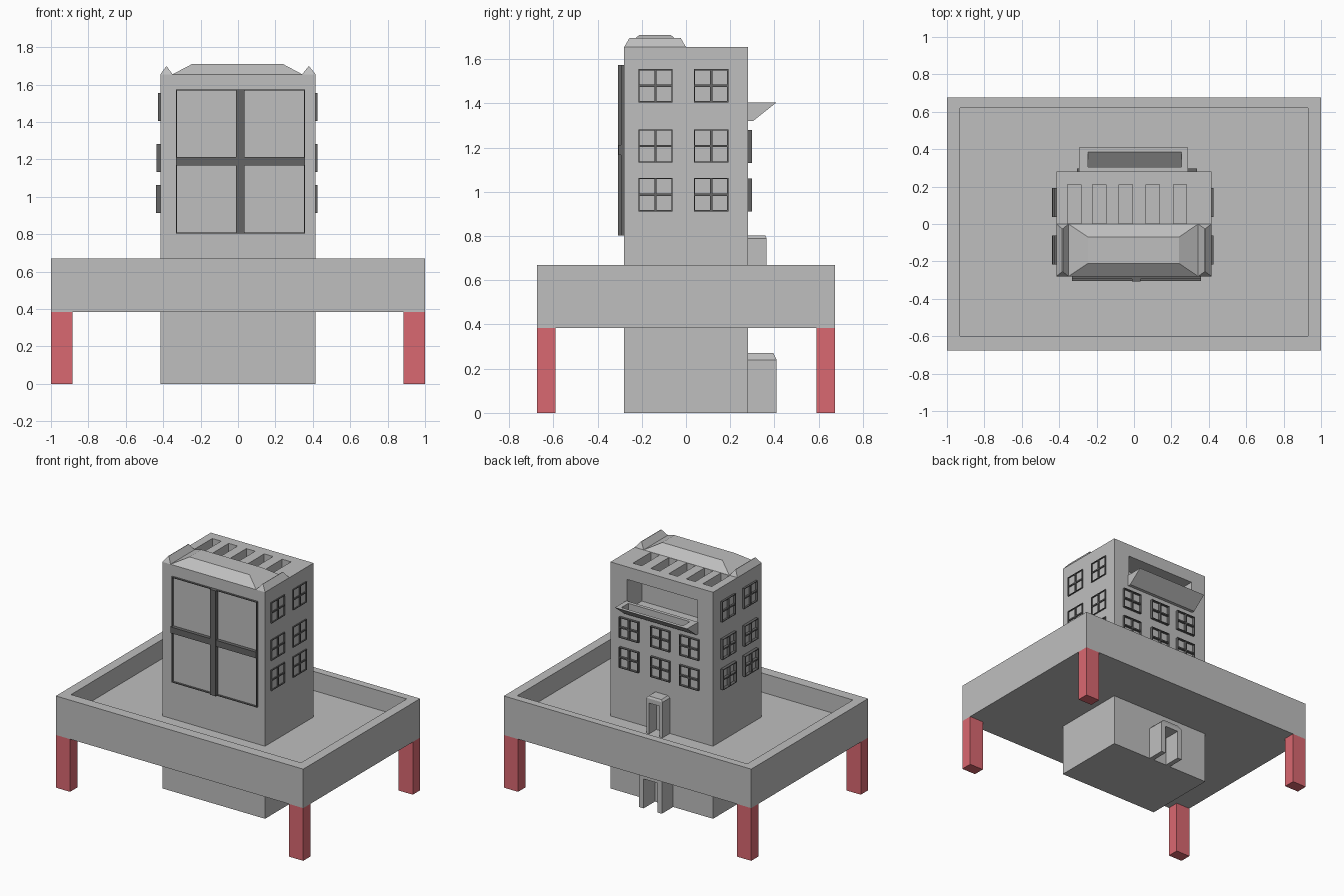
import bpy

if "Cube" in bpy.data.objects:
    bpy.data.objects.remove(bpy.data.objects["Cube"])


def material(name, col):
    m = bpy.data.materials.new(name)
    m.diffuse_color = (*col, 1)
    m.use_nodes = True
    m.node_tree.nodes["Principled BSDF"].inputs["Base Color"].default_value = m.diffuse_color
    return m


GREY = material("light grey", (0.52, 0.52, 0.52))
DARK = material("dark grey", (0.13, 0.13, 0.13))
RED = material("red", (0.70, 0.14, 0.165))


def make(name, solids, mat):
    """One object from a list of (bottom loop, top loop) prisms."""
    verts, faces = [], []
    for lo, hi in solids:
        b, n = len(verts), len(lo)
        verts += lo + hi
        faces.append([b + i for i in reversed(range(n))])
        faces.append([b + n + i for i in range(n)])
        for i in range(n):
            j = (i + 1) % n
            faces.append([b + i, b + j, b + n + j, b + n + i])
    me = bpy.data.meshes.new(name)
    me.from_pydata(verts, [], faces)
    me.materials.append(mat)
    ob = bpy.data.objects.new(name, me)
    bpy.context.collection.objects.link(ob)
    return ob


def rect(x0, x1, y0, y1, z):
    return [(x0, y0, z), (x1, y0, z), (x1, y1, z), (x0, y1, z)]


def box(x0, x1, y0, y1, z0, z1):
    return rect(x0, x1, y0, y1, z0), rect(x0, x1, y0, y1, z1)


def along_x(profile, x0, x1):
    """Prism along x; profile is (y, z), counter-clockwise."""
    return [(x0, y, z) for y, z in profile], [(x1, y, z) for y, z in profile]


def cut(ob, solids):
    """Subtract solids from ob and remove the cutter."""
    cutter = make("cutter", solids, GREY)
    cutter.hide_render = True
    mod = ob.modifiers.new("cut", "BOOLEAN")
    mod.operation, mod.solver, mod.object = "DIFFERENCE", "EXACT", cutter
    bpy.context.view_layer.objects.active = ob
    bpy.ops.object.modifier_apply(modifier=mod.name)
    bpy.data.objects.remove(cutter, do_unlink=True)


# Raised tray-shaped platform with the tower passing through
deck = make("platform", [box(-1, 1, -.675, .675, .385, .67)], GREY)
cut(deck, [box(-.93, .93, -.6, .62, .53, .8)])

# Red corner legs
for sx in (-1, 1):
    for sy in (-1, 1):
        xs, ys = sorted((sx, sx * .885)), sorted((sy * .675, sy * .59))
        make("corner_leg", [box(*xs, *ys, 0, .385)], RED)

# Tower with roof slots and a balcony recess at the back
tower = make("tower", [box(-.415, .415, -.28, .28, 0, 1.655)], GREY)
slots = [box(x, x + .072, .002, .21, 1.595, 1.75)
         for x in (-.355, -.222, -.08, .065, .21)]
cut(tower, slots + [box(-.29, .28, .11, .4, 1.34, 1.563)])

# Roof: sloped skylight block between two small ridges
make("roof_block", [(rect(-.35, .343, -.28, 0, 1.655),
                     rect(-.245, .24, -.21, -.07, 1.71))], GREY)
for x0, x1 in ((-.415, -.35), (.343, .415)):
    m = (x0 + x1) / 2
    make("roof_ridge", [(rect(x0, x1, -.28, 0, 1.655),
                         rect(m - .002, m + .002, -.255, -.025, 1.697))], GREY)

# Balcony with wedge section and a sloped trough
balcony = make("balcony", [along_x([(.28, 1.32), (.303, 1.32), (.41, 1.405),
                                    (.28, 1.405)], -.295, .288)], GREY)
cut(balcony, [along_x([(.305, 1.342), (.404, 1.42), (.305, 1.42)], -.245, .253)])


# Door porches with chamfered tops, one on each level
def porch(name, w, y, z0, z1, c, door_w, door_z):
    ob = make(name, [box(-w, w, .27, y, z0, z1 - c)], GREY)
    cut(ob, [box(-door_w, door_w, .281, y + .1, z0 - .1, door_z)])
    make(name + "_cap", [(rect(-w, w, .27, y, z1 - c),
                          rect(-w + c, w - c, .27, y - c * .5, z1))], GREY)


porch("upper_porch", .065, .365, .53, .803, .014, .043, .755)
porch("lower_porch", .092, .41, 0, .27, .03, .055, .215)


# Windows: thin open frames with a cross of bars
def window(name, axis, side, wall, u, v, w, h, depth, bar, bar_depth, cu=None, cv=None):
    t = .005
    cu, cv = u if cu is None else cu, v if cv is None else cv
    u0, u1, v0, v1 = u - w / 2, u + w / 2, v - h / 2, v + h / 2
    parts = [(u0, u0 + t, v0, v1, depth), (u1 - t, u1, v0, v1, depth),
             (u0, u1, v0, v0 + t, depth), (u0, u1, v1 - t, v1, depth),
             (cu - bar / 2, cu + bar / 2, v0, v1, bar_depth),
             (u0, u1, cv - bar / 2, cv + bar / 2, bar_depth - .001)]
    solids = []
    for a, b, c, d, dep in parts:
        n0, n1 = sorted((side * (wall - .004), side * (wall + dep)))
        solids.append(box(n0, n1, a, b, c, d) if axis == "x"
                      else box(a, b, n0, n1, c, d))
    make(name, solids, DARK)


window("front_window", "y", -1, .28, .013, 1.188, .69, .77, .015, .045, .027, .012, 1.19)
for z, left in ((1.48, .014), (1.207, .02), (.987, .023)):
    for y in (-.138, .114):
        window("right_window", "x", 1, .415, y, z, .155, .15, .009, .01, .009)
        window("left_window", "x", -1, .415, y, z, .155, .15, left, .01, left)
for z in (1.205, .985):
    for x in (-.228, .005, .258):
        window("back_window", "y", 1, .28, x, z, .155, .15, .018, .01, .018)
